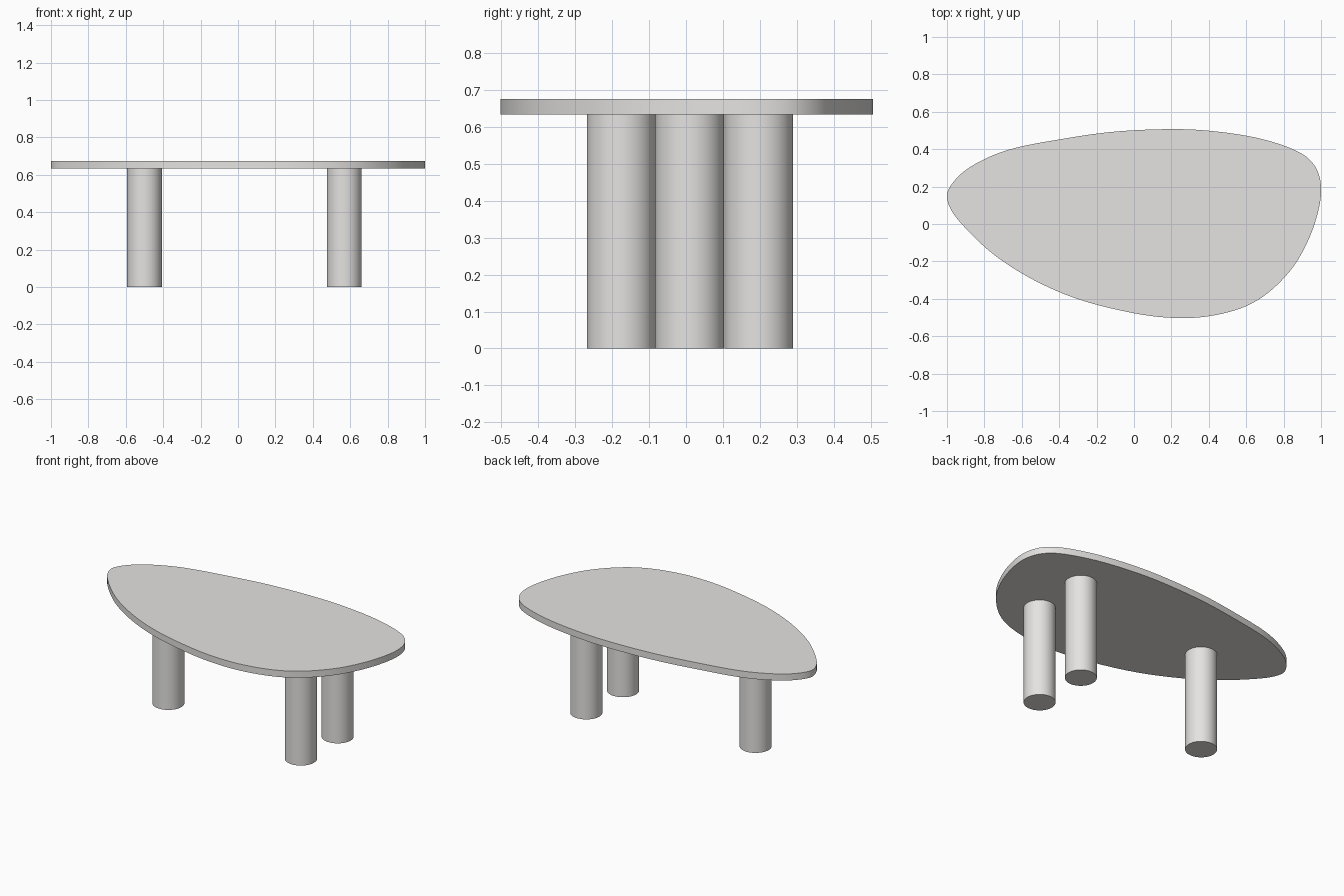
import bpy, bmesh
from mathutils import Vector
from mathutils.geometry import interpolate_bezier

if "Cube" in bpy.data.objects:
    bpy.data.objects.remove(bpy.data.objects["Cube"])

TOP_Z, UNDER_Z, LEG_R = 0.675, 0.633, 0.093

stone = bpy.data.materials.new("warm_light_grey")
stone.diffuse_color = (0.78, 0.77, 0.755, 1.0)
stone.use_nodes = True
stone.node_tree.nodes["Principled BSDF"].inputs["Base Color"].default_value = stone.diffuse_color


def finish(bm, name):
    """Turn a bmesh into a named, shaded object."""
    bmesh.ops.recalc_face_normals(bm, faces=bm.faces[:])
    mesh = bpy.data.meshes.new(name)
    bm.to_mesh(mesh)
    bm.free()
    mesh.materials.append(stone)
    obj = bpy.data.objects.new(name, mesh)
    bpy.context.collection.objects.link(obj)
    bpy.ops.object.select_all(action='DESELECT')
    obj.select_set(True)
    bpy.context.view_layer.objects.active = obj
    bpy.ops.object.shade_smooth_by_angle(angle=0.6)
    return obj


def smooth_loop(points, steps=8):
    """Closed smooth curve through the points."""
    pts = [Vector((x, y, 0)) for x, y in points]
    n = len(pts)
    tangents = [(pts[(i + 1) % n] - pts[i - 1]).normalized() for i in range(n)]
    loop = []
    for i in range(n):
        a, b = pts[i], pts[(i + 1) % n]
        reach = (b - a).length / 3
        loop += interpolate_bezier(a, a + tangents[i] * reach,
                                   b - tangents[(i + 1) % n] * reach,
                                   b, steps + 1)[:-1]
    return loop


# Pebble-shaped table top
outline = [(-1.0, 0.14), (-0.957, 0.235), (-0.85, 0.32), (-0.67, 0.397),
           (-0.4, 0.452), (-0.1, 0.494), (0.24, 0.507), (0.48, 0.49),
           (0.70, 0.45), (0.89, 0.38), (0.97, 0.305), (1.0, 0.2),
           (0.985, 0.07), (0.93, -0.09), (0.835, -0.25), (0.68, -0.395),
           (0.51, -0.47), (0.28, -0.503), (0.0, -0.477), (-0.37, -0.376),
           (-0.70, -0.2), (-0.93, 0.01)]
bm = bmesh.new()
face = bm.faces.new([bm.verts.new((p.x, p.y, UNDER_Z)) for p in smooth_loop(outline)])
lifted = bmesh.ops.extrude_face_region(bm, geom=[face], use_keep_orig=True)
for v in lifted["geom"]:
    if isinstance(v, bmesh.types.BMVert):
        v.co.z = TOP_Z
finish(bm, "table_top")

# Three round column legs
for name, x, y in (("left_leg", -0.5, 0.01),
                   ("front_right_leg", 0.568, -0.175),
                   ("back_right_leg", 0.568, 0.197)):
    bm = bmesh.new()
    bmesh.ops.create_cone(bm, cap_ends=True, segments=64, radius1=LEG_R,
                          radius2=LEG_R, depth=UNDER_Z)
    bmesh.ops.translate(bm, verts=bm.verts[:], vec=(0, 0, UNDER_Z / 2))
    finish(bm, name).location = (x, y, 0)
